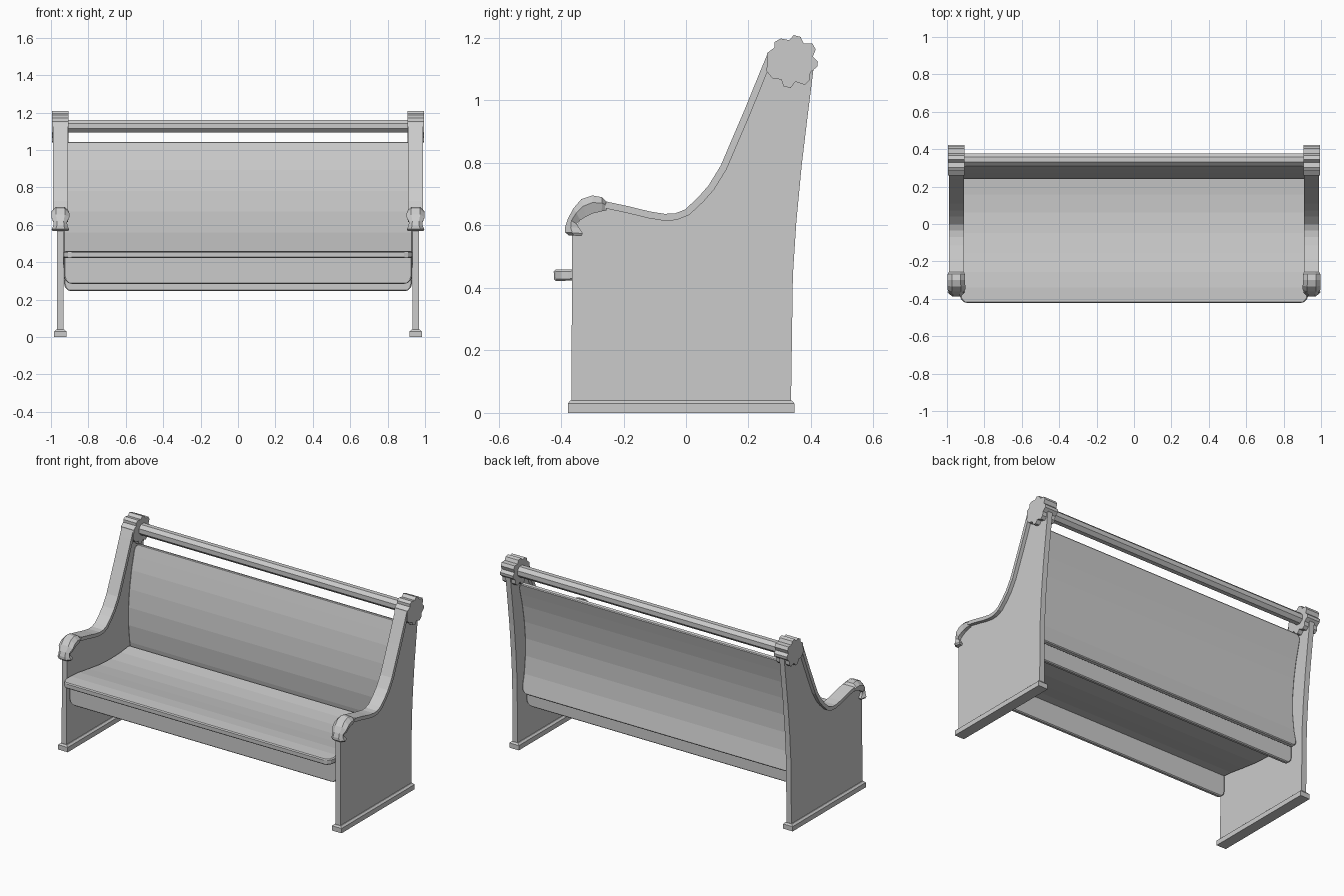
import bpy, bmesh
from math import cos, sin, pi, sqrt
from mathutils import Vector

if "Cube" in bpy.data.objects:
    bpy.data.objects.remove(bpy.data.objects["Cube"])


def finish(name, bm, mirror=False, bevel=0.0):
    bmesh.ops.recalc_face_normals(bm, faces=bm.faces)
    me = bpy.data.meshes.new(name)
    bm.to_mesh(me)
    bm.free()
    ob = bpy.data.objects.new(name, me)
    bpy.context.collection.objects.link(ob)
    if mirror:
        ob.modifiers.new("Mirror", 'MIRROR').use_mirror_merge = False
    if bevel:
        b = ob.modifiers.new("Bevel", 'BEVEL')
        b.width, b.segments = bevel, 1
        b.limit_method, b.angle_limit = 'ANGLE', 1.0
    return ob


def loft(name, rings, mirror=False, bevel=0.0):
    """Skin a row of equal-length point rings and cap both ends."""
    bm = bmesh.new()
    rows = [[bm.verts.new(p) for p in ring] for ring in rings]
    for a, b in zip(rows, rows[1:]):
        for i in range(len(a)):
            j = (i + 1) % len(a)
            bm.faces.new((a[i], a[j], b[j], b[i]))
    bm.faces.new(rows[0])
    bm.faces.new(rows[-1])
    return finish(name, bm, mirror, bevel)


def prism(name, profile, x0, x1, mirror=False, bevel=0.0):
    """Extrude a (y, z) outline along x."""
    return loft(name, [[(x, y, z) for y, z in profile] for x in (x0, x1)], mirror, bevel)


def board(name, path, half, thick, r_start=0.0, r_end=0.0):
    """Wide curved board following a (y, z) path, with rounded corners."""
    pts = [Vector(p) for p in path]

    def corner(p, q, r):
        if not r:
            return [(p, 0)]
        d = (q - p).normalized()
        return [(p + d * r * (1 - cos(a)), r * (1 - sin(a)))
                for a in (0, pi / 6, pi / 3, pi / 2)]

    rows = corner(pts[0], pts[1], r_start) + [(p, 0) for p in pts[1:-1]]
    rows += corner(pts[-1], pts[-2], r_end)[::-1]
    bm = bmesh.new()
    vs = [[bm.verts.new((s * (half - inset), p.x, p.y)) for s in (-1, 1)] for p, inset in rows]
    for a, b in zip(vs, vs[1:]):
        bm.faces.new((a[0], a[1], b[1], b[0]))
    ob = finish(name, bm)
    s = ob.modifiers.new("Thickness", 'SOLIDIFY')
    s.thickness, s.offset, s.use_even_offset = thick, 0, True
    b = ob.modifiers.new("Bevel", 'BEVEL')
    b.width, b.segments, b.limit_method, b.angle_limit = 0.007, 1, 'ANGLE', 1.0
    return ob


# End panels with the sweeping arm curve
arm = [(-0.26, 0.655), (-0.19, 0.64), (-0.12, 0.623), (-0.07, 0.615), (-0.03, 0.617),
       (0.01, 0.633), (0.055, 0.675), (0.09, 0.715), (0.13, 0.78), (0.16, 0.85),
       (0.205, 0.955), (0.26, 1.09)]
panel = [(-0.367, 0.03), (-0.364, 0.58), (-0.33, 0.63)] + arm + [
    (0.33, 1.12), (0.408, 1.10), (0.388, 0.94), (0.37, 0.79), (0.353, 0.61),
    (0.342, 0.44), (0.336, 0.03)]
prism("end_panel", panel, 0.933, 0.967, mirror=True)

# Arm caps: a strip of even thickness on top of the arm curve
path = [Vector(p) for p in arm]
upper = []
for i, p in enumerate(path):
    t = (path[min(i + 1, len(path) - 1)] - path[max(i - 1, 0)]).normalized()
    upper.append(p + Vector((-t.y, t.x)) * 0.022)
upper.append(Vector((0.262, 1.152)))
path.append(Vector((0.285, 1.13)))
loft("arm_cap", [[(0.91, a.x, a.y), (0.99, a.x, a.y), (0.99, b.x, b.y), (0.91, b.x, b.y)]
                 for a, b in zip(path, upper)], mirror=True)

# Scalloped rosettes on top of the end panels
rosette = [(0.258, 1.093), (0.277, 1.07), (0.305, 1.067), (0.312, 1.045), (0.335, 1.04),
           (0.35, 1.06), (0.38, 1.05), (0.396, 1.065), (0.398, 1.09), (0.42, 1.108),
           (0.422, 1.125), (0.406, 1.14), (0.415, 1.163), (0.405, 1.182), (0.376, 1.183),
           (0.367, 1.203), (0.345, 1.209), (0.33, 1.193), (0.303, 1.198), (0.284, 1.187),
           (0.284, 1.17), (0.26, 1.152)]
prism("rosette", rosette, 0.905, 0.995, mirror=True)

# Carved claw scrolls at the arm fronts: outer point, inner point, half width
claw = [((-0.255, 0.675), (-0.255, 0.648), 0.040), ((-0.268, 0.690), (-0.27, 0.645), 0.046),
        ((-0.30, 0.696), (-0.30, 0.638), 0.046), ((-0.335, 0.684), (-0.32, 0.628), 0.048),
        ((-0.36, 0.655), (-0.338, 0.617), 0.048), ((-0.378, 0.622), (-0.35, 0.605), 0.036),
        ((-0.387, 0.595), (-0.342, 0.592), 0.038), ((-0.387, 0.578), (-0.33, 0.574), 0.047),
        ((-0.375, 0.568), (-0.335, 0.566), 0.042)]
rings = []
for o, n, w in claw:
    o, n = Vector(o), Vector(n)
    m = o.lerp(n, 0.4)
    rings.append([(0.95 + w * k, p.x, p.y) for k, p in
                  ((-0.5, o), (0.5, o), (1, m), (0.8, n), (-0.8, n), (-1, m))])
loft("arm_claw", rings, mirror=True)


# Base plinths with a chamfered top
def rect(x0, x1, y0, y1, z):
    return [(x0, y0, z), (x1, y0, z), (x1, y1, z), (x0, y1, z)]


loft("foot", [rect(0.917, 0.983, -0.378, 0.347, 0), rect(0.917, 0.983, -0.378, 0.347, 0.03),
              rect(0.928, 0.972, -0.37, 0.339, 0.04)], mirror=True)

# Contoured seat, its front apron and rear rail
board("seat", [(-0.423, 0.44), (-0.34, 0.442), (-0.26, 0.436), (-0.16, 0.42), (-0.05, 0.405),
               (0.06, 0.399), (0.16, 0.402), (0.25, 0.412)], 0.932, 0.036, r_start=0.045)
board("front_apron", [(-0.335, 0.43), (-0.335, 0.285)], 0.93, 0.025, r_end=0.04)
board("rear_rail", [(0.245, 0.42), (0.245, 0.245)], 0.93, 0.025, r_end=0.04)

# Curved backrest
board("backrest", [(0.29, 0.335), (0.265, 0.45), (0.253, 0.56), (0.253, 0.67), (0.264, 0.78),
                   (0.283, 0.89), (0.303, 0.97), (0.322, 1.042)], 0.932, 0.026, 0.04, 0.035)

# Octagonal top rail
prism("top_rail", [(0.345 + 0.036 * cos(pi / 8 + i * pi / 4), 1.128 + 0.036 * sin(pi / 8 + i * pi / 4))
                   for i in range(8)], -0.93, 0.93)
